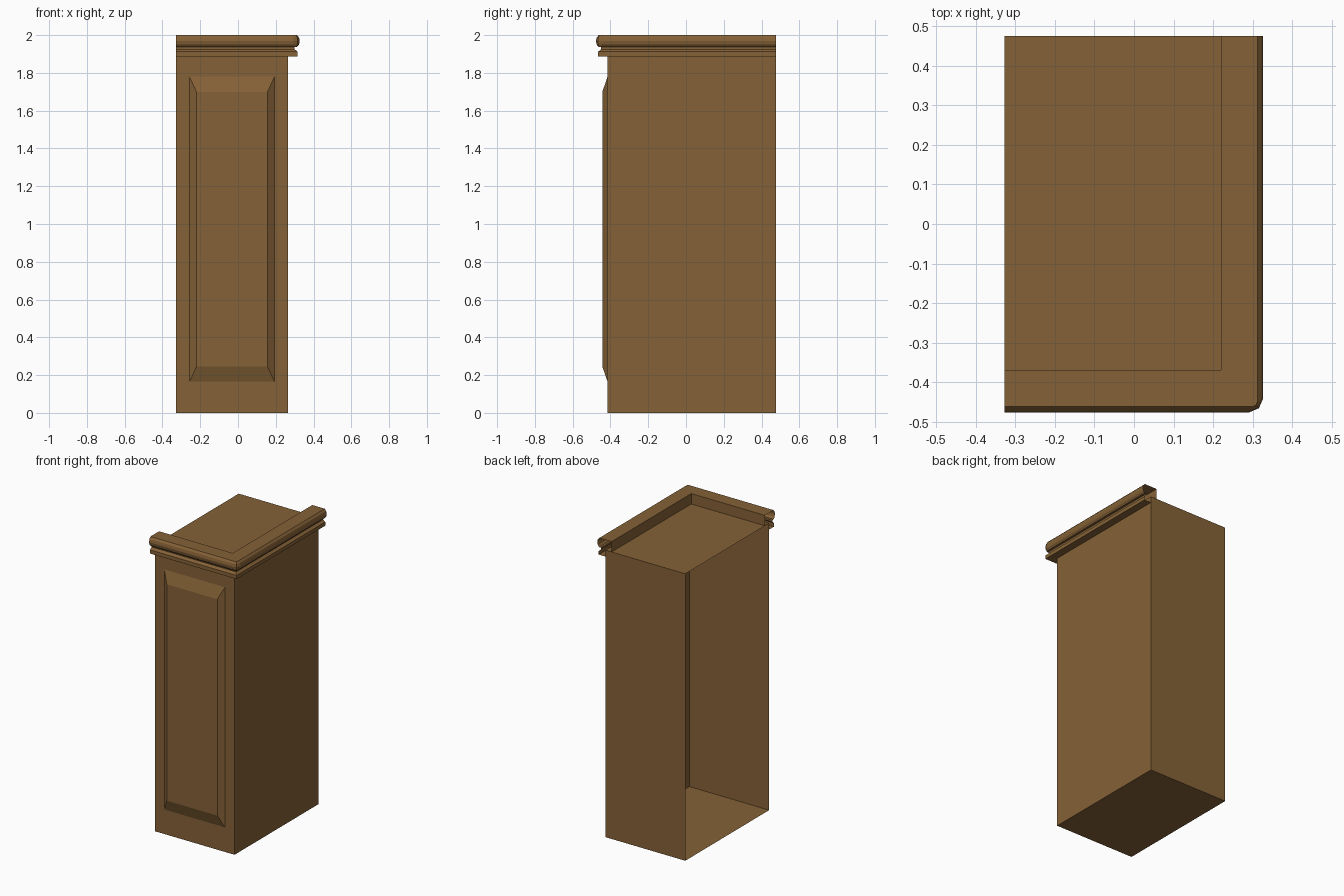
import bpy, bmesh

if "Cube" in bpy.data.objects:
    bpy.data.objects.remove(bpy.data.objects["Cube"])

X0, X1, Y0, Y1, TOP = -0.328, 0.265, -0.415, 0.476, 1.93

wood = bpy.data.materials.new("brown_wood")
wood.diffuse_color = (0.235, 0.122, 0.038, 1)
wood.use_nodes = True
wood.node_tree.nodes["Principled BSDF"].inputs["Base Color"].default_value = wood.diffuse_color


def make(name, verts, faces):
    mesh = bpy.data.meshes.new(name)
    bm = bmesh.new()
    vs = [bm.verts.new(v) for v in verts]
    for f in faces:
        bm.faces.new([vs[i] for i in f])
    bmesh.ops.remove_doubles(bm, verts=bm.verts, dist=0.0001)
    bm.to_mesh(mesh)
    bm.free()
    mesh.materials.append(wood)
    ob = bpy.data.objects.new(name, mesh)
    bpy.context.collection.objects.link(ob)
    return ob


# Cabinet shell, open on the left side
body = [(x, y, z) for z in (0, TOP) for x, y in ((X0, Y0), (X1, Y0), (X1, Y1), (X0, Y1))]
make("cabinet_body", body,
     [(3, 2, 1, 0), (4, 5, 6, 7), (0, 1, 5, 4), (1, 2, 6, 5), (2, 3, 7, 6)])

# Raised door panel with sloping borders
outer = [(x, Y0, z) for x, z in ((-0.257, 0.165), (0.193, 0.165), (0.193, 1.78), (-0.257, 1.78))]
inner = [(x, -0.443, z) for x, z in ((-0.22, 0.245), (0.156, 0.245), (0.156, 1.70), (-0.22, 1.70))]
make("raised_door_panel", outer + inner,
     [(4, 5, 6, 7)] + [(i, (i + 1) % 4, (i + 1) % 4 + 4, i + 4) for i in range(4)])

# Crown moulding: (overhang, height, corner cut) swept along front and right side
profile = [(0, 1.887, 0), (0.051, 1.887, 0), (0.051, 1.912, 0), (0.043, 1.918, 0),
           (0.035, 1.925, 0), (0.035, 1.937, 0), (0.048, 1.938, 0.012),
           (0.058, 1.950, 0.03), (0.062, 1.968, 0.036), (0.058, 1.987, 0.03),
           (0.047, 2.0, 0.012), (-0.045, 2.0, 0), (-0.045, TOP, 0)]
verts, faces = [], []
for d, z, c in profile:
    x, y = X1 + d, Y0 - d
    verts += [(X0, y, z), (x - c, y, z), (x - c * 0.3, y + c * 0.3, z),
              (x, y + c, z), (x, Y1, z)]
for i in range(len(profile) - 1):
    for j in range(4):
        a = i * 5 + j
        # skip the corner strips where both rows have a sharp corner
        if j in (1, 2) and profile[i][2] == 0 and profile[i + 1][2] == 0:
            continue
        faces.append((a, a + 1, a + 6, a + 5))
# sharp-corner rows collapse to single points, so build collapsed faces as triangles
clean = []
for f in faces:
    keep = []
    for i in f:
        if all(sum((p - q) ** 2 for p, q in zip(verts[i], verts[k])) > 1e-9 for k in keep):
            keep.append(i)
    if len(keep) > 2:
        clean.append(keep)
make("crown_moulding", verts, clean)
